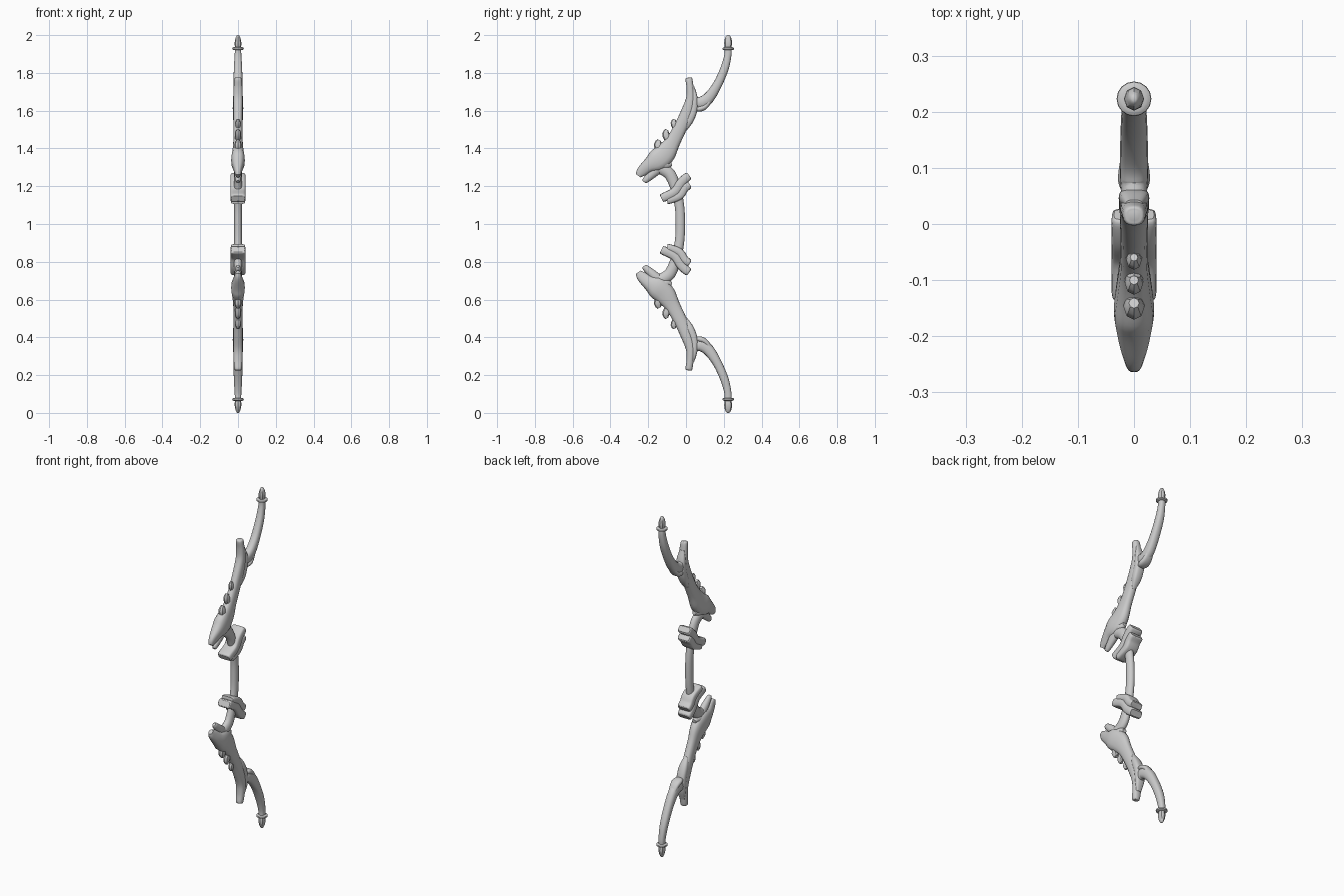
import bpy, bmesh, math
from mathutils import Vector


def catmull(p, steps):
    """Smoothly resample rows of numbers."""
    rows = [Vector(r) for r in p]
    rows = [2 * rows[0] - rows[1]] + rows + [2 * rows[-1] - rows[-2]]
    out = []
    for i in range(1, len(rows) - 2):
        a, b, c, d = rows[i - 1:i + 3]
        for s in range(steps):
            t = s / steps
            out.append(0.5 * (2 * b + (c - a) * t + (2 * a - 5 * b + 4 * c - d) * t * t
                              + (3 * b - a - 3 * c + d) * t ** 3))
    out.append(rows[-2])
    return out


def finish(name, bm, mirror=True):
    bmesh.ops.recalc_face_normals(bm, faces=bm.faces)
    me = bpy.data.meshes.new(name)
    bm.to_mesh(me)
    bm.free()
    ob = bpy.data.objects.new(name, me)
    bpy.context.collection.objects.link(ob)
    ob.location.z = 1
    if mirror:
        m = ob.modifiers.new("mirror", 'MIRROR')
        m.use_axis = (False, False, True)
        m.use_mirror_merge = False
    bpy.ops.object.select_all(action='DESELECT')
    ob.select_set(True)
    bpy.context.view_layer.objects.active = ob
    bpy.ops.object.shade_smooth_by_angle(angle=math.radians(40))
    return ob


def loft(name, path, power=1.0, sides=16, steps=5, mirror=True):
    """Sweep a rounded section along rows of (y, z, depth radius, half width)."""
    pts = catmull(path, steps)
    bm = bmesh.new()
    rings = []
    for i, p in enumerate(pts):
        a, b = pts[max(i - 1, 0)], pts[min(i + 1, len(pts) - 1)]
        t = Vector((b[0] - a[0], b[1] - a[1])).normalized()
        ring = []
        for k in range(sides):
            ang = 2 * math.pi * k / sides
            c, s = math.cos(ang), math.sin(ang)
            u = math.copysign(abs(c) ** power, c) * p[2]
            v = math.copysign(abs(s) ** power, s) * p[3]
            ring.append(bm.verts.new((v, p[0] - t[1] * u, p[1] + t[0] * u - 1)))
        rings.append(ring)
    for r, q in zip(rings, rings[1:]):
        for k in range(sides):
            n = (k + 1) % sides
            bm.faces.new((r[k], r[n], q[n], q[k]))
    bm.faces.new(rings[0])
    bm.faces.new(rings[-1])
    return finish(name, bm, mirror)


# Curved central grip running into both heads
half = [(-.14, 1.30, .032, .022), (-.085, 1.262, .031, .022),
        (-.052, 1.18, .027, .021), (-.034, 1.09, .025, .02)]
loft("grip", half + [(-.03, 1.0, .025, .02)] + [(y, 2 - z, d, w) for y, z, d, w in half[::-1]],
     mirror=False)

# Slanted clasps wrapped around the grip
loft("clasp_outer", [(-.13, 1.135, .016, .036), (-.12, 1.14, .023, .04), (-.06, 1.17, .024, .04),
                     (-.025, 1.22, .024, .04), (.008, 1.25, .023, .04), (.017, 1.257, .016, .036)], .45)
loft("clasp_inner", [(-.10, 1.123, .014, .035), (-.09, 1.126, .02, .039), (-.035, 1.15, .022, .039),
                     (-.01, 1.185, .022, .039), (.013, 1.205, .02, .039), (.02, 1.21, .014, .035)], .45)

# Beast head, neck and swept-back crest
loft("head_and_neck", [(-.253, 1.255, .014, .012), (-.237, 1.275, .027, .018), (-.20, 1.307, .037, .029),
                       (-.155, 1.335, .058, .036), (-.11, 1.375, .056, .031), (-.07, 1.435, .04, .025),
                       (-.03, 1.51, .035, .024), (.005, 1.585, .035, .025), (.025, 1.66, .026, .025),
                       (.022, 1.72, .019, .023), (.015, 1.768, .018, .019), (.014, 1.775, .008, .009)], .8)
loft("lower_jaw", [(-.223, 1.223, .01, .009), (-.213, 1.233, .017, .014),
                   (-.175, 1.268, .024, .02), (-.13, 1.31, .03, .022)])
loft("cheek_spur", [(-.14, 1.33, .04, .03), (-.105, 1.315, .028, .024), (-.075, 1.318, .01, .012)])
# Layered strip behind the neck
loft("back_strip", [(-.005, 1.50, .01, .012), (.02, 1.55, .02, .025), (.042, 1.61, .02, .027),
                    (.046, 1.67, .015, .026), (.035, 1.73, .008, .015)], .7)

# Outer limb with its inner layer
loft("limb", [(.045, 1.65, .025, .022), (.08, 1.642, .032, .025), (.12, 1.668, .03, .025),
              (.165, 1.735, .024, .024), (.203, 1.82, .022, .022), (.221, 1.89, .019, .018),
              (.223, 1.935, .018, .016)], .8)
loft("limb_underlayer", [(.05, 1.61, .012, .018), (.075, 1.61, .015, .028), (.105, 1.625, .014, .026),
                         (.14, 1.67, .008, .018)], .8)

# Collar and pointed nock at the limb tips
loft("tip_collar", [(.223, 1.92, .022, .022), (.223, 1.924, .03, .03),
                    (.223, 1.932, .03, .03), (.223, 1.936, .022, .022)], steps=2)
loft("tip_nock", [(.223, 1.93, .016, .015), (.223, 1.955, .021, .018), (.223, 1.98, .018, .014),
                  (.223, 1.996, .01, .008), (.223, 2.0, .004, .004)], sides=8, steps=2)

# Knobbly spines along the brow
for i, (y, z, s) in enumerate([(-.135, 1.405, 1.15), (-.095, 1.465, 1), (-.055, 1.525, .85)]):
    loft(f"spine_{i + 1}", [(y + .035 * s, z - .04 * s, .014, .014), (y, z - .015 * s, .02 * s, .016 * s),
                            (y - .012 * s, z + .015 * s, .019 * s, .016 * s),
                            (y - .005 * s, z + .034 * s, .009 * s, .008 * s)], sides=8, steps=2)
